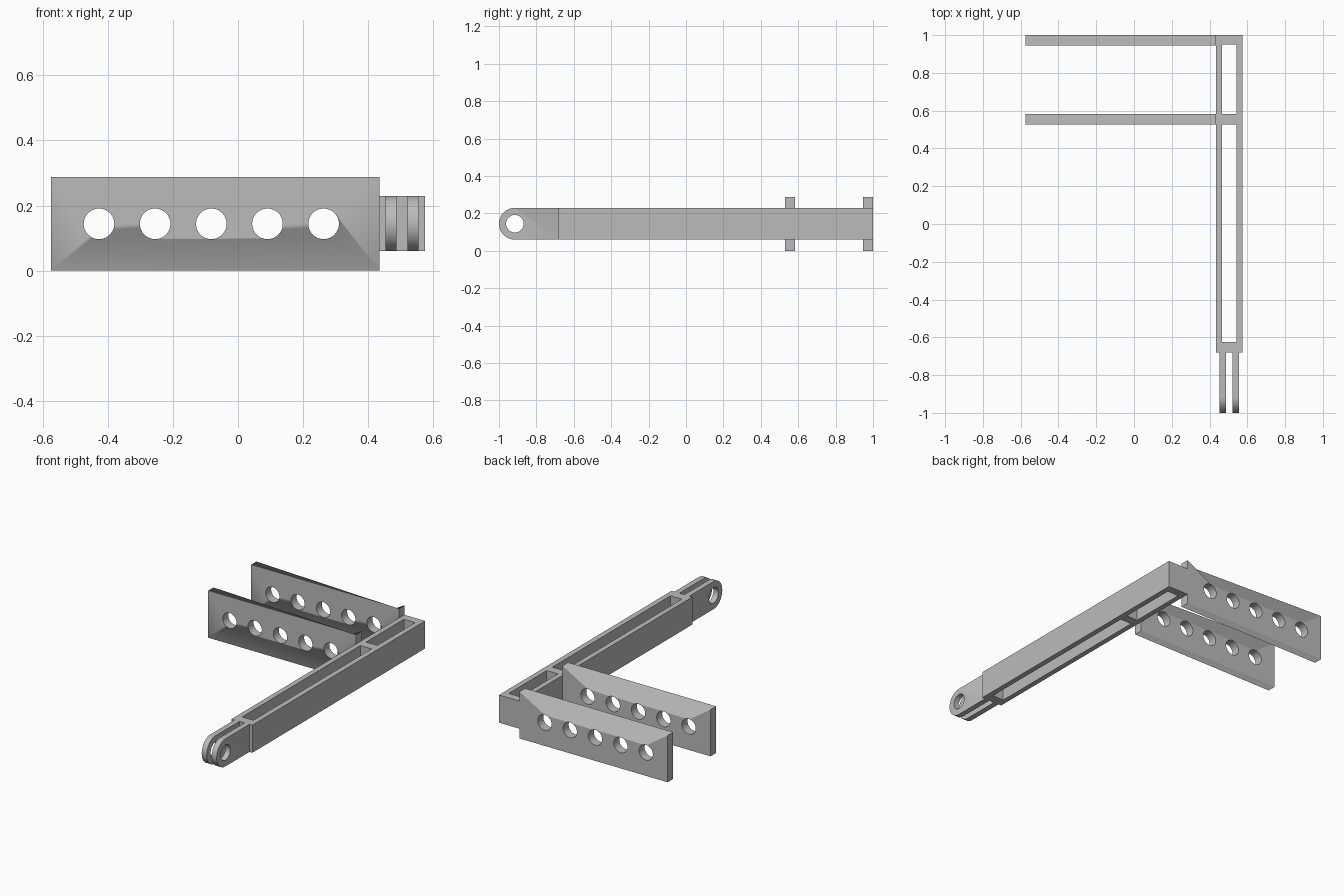
import bpy, bmesh
from math import pi, cos, sin, radians
from mathutils import Matrix, Vector

cube = bpy.data.objects.get("Cube")
if cube:
    bpy.data.objects.remove(cube, do_unlink=True)

grey = bpy.data.materials.new("plain grey")
grey.use_nodes = True
COLOUR = (0.5, 0.5, 0.5, 1)
grey.diffuse_color = COLOUR
grey.node_tree.nodes["Principled BSDF"].inputs["Base Color"].default_value = COLOUR

# Frames that lay a flat profile in a given plane
FLAT = Matrix.Identity(3)
FACING_FRONT = Matrix(((1, 0, 0), (0, 0, -1), (0, 1, 0)))
FACING_SIDE = Matrix(((0, 0, 1), (1, 0, 0), (0, 1, 0)))


def rect(u0, u1, v0, v1):
    return [(u0, v0), (u1, v0), (u1, v1), (u0, v1)]


def arc(u, v, r, start=0, sweep=2 * pi, steps=48, closed=True):
    count = steps if closed else steps + 1
    return [(u + r * cos(start + sweep * i / steps),
             v + r * sin(start + sweep * i / steps)) for i in range(count)]


def extrude_profile(name, loops, thickness, frame, offset):
    """Fill the outer loop, leave the inner loops open, and thicken."""
    curve = bpy.data.curves.new(name + "_profile", "CURVE")
    curve.dimensions = "2D"
    curve.fill_mode = "BOTH"
    curve.extrude = thickness / 2
    for loop in loops:
        spline = curve.splines.new("POLY")
        spline.points.add(len(loop) - 1)
        for point, (u, v) in zip(spline.points, loop):
            point.co = (u, v, 0, 1)
        spline.use_cyclic_u = True
    helper = bpy.data.objects.new(name + "_profile", curve)
    bpy.context.collection.objects.link(helper)
    bpy.context.view_layer.update()
    graph = bpy.context.evaluated_depsgraph_get()
    mesh = bpy.data.meshes.new_from_object(helper.evaluated_get(graph))
    bpy.data.objects.remove(helper, do_unlink=True)

    bm = bmesh.new()
    bm.from_mesh(mesh)
    bmesh.ops.remove_doubles(bm, verts=bm.verts, dist=1e-5)
    for vert in bm.verts:
        vert.co = frame @ vert.co + Vector(offset)
    bmesh.ops.dissolve_limit(bm, angle_limit=radians(0.5), verts=bm.verts, edges=bm.edges)
    bmesh.ops.recalc_face_normals(bm, faces=bm.faces)
    bm.to_mesh(mesh)
    bm.free()
    mesh.name = name
    mesh.materials.clear()
    mesh.materials.append(grey)
    obj = bpy.data.objects.new(name, mesh)
    bpy.context.collection.objects.link(obj)
    bpy.ops.object.select_all(action="DESELECT")
    obj.select_set(True)
    bpy.context.view_layer.objects.active = obj
    bpy.ops.object.shade_smooth_by_angle(angle=radians(30))
    return obj


MID_Z = 0.144

# Long arm with two open slots
extrude_profile("arm_frame",
                [rect(0.433, 0.575, -0.681, 1),
                 rect(0.465, 0.542, 0.582, 0.95),
                 rect(0.465, 0.542, -0.624, 0.527)],
                0.17, FLAT, (0, 0, MID_Z + 0.001))

# Two perforated plates
holes = [arc(-0.427 + 0.1725 * i, MID_Z, 0.047) for i in range(5)]
for name, y in (("front_plate", 0.555), ("back_plate", 0.973)):
    extrude_profile(name, [rect(-0.575, 0.434, 0, 0.288)] + holes,
                    0.054, FACING_FRONT, (0, y, 0))

# Round-ended fork lugs with a pin hole
outline = [(-0.681, 0.23), *arc(-0.915, 0.145, 0.085, pi / 2, pi, 32, False), (-0.681, 0.06)]
for name, x in (("right_lug", 0.470), ("left_lug", 0.538)):
    extrude_profile(name, [outline, arc(-0.915, 0.145, 0.047)],
                    0.034, FACING_SIDE, (x, 0, 0))
